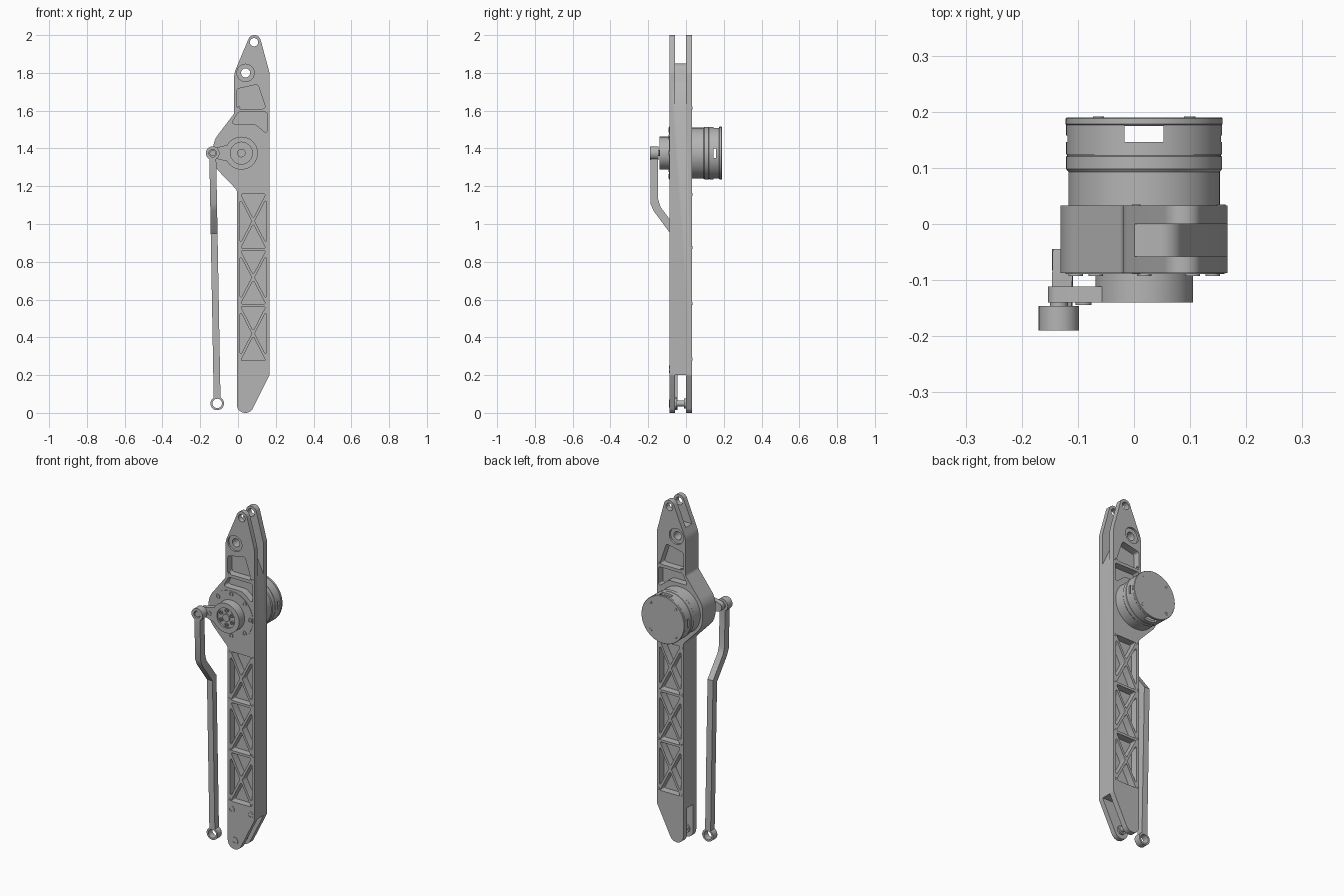
import bpy, bmesh, math
from mathutils import Vector

if "Cube" in bpy.data.objects:
    bpy.data.objects.remove(bpy.data.objects["Cube"], do_unlink=True)

grey = bpy.data.materials.new("machined_grey")
grey.use_nodes = True
grey.diffuse_color = (0.46, 0.46, 0.46, 1)
grey.node_tree.nodes["Principled BSDF"].inputs["Base Color"].default_value = grey.diffuse_color

AXIS_X, AXIS_Z = 0.018, 1.375      # motor axis
FRONT, BACK = -0.087, 0.033        # body faces


def finish(bm, name):
    bmesh.ops.remove_doubles(bm, verts=bm.verts, dist=1e-5)
    bmesh.ops.recalc_face_normals(bm, faces=bm.faces)
    me = bpy.data.meshes.new(name)
    bm.to_mesh(me)
    bm.free()
    me.materials.append(grey)
    ob = bpy.data.objects.new(name, me)
    bpy.context.collection.objects.link(ob)
    smooth(ob)
    return ob


def smooth(ob):
    ob.data.shade_smooth()
    ob.data.set_sharp_from_angle(angle=math.radians(30))


def rounded(corners, steps=7):
    """Fillet each (x, z, radius) corner of a closed outline."""
    out, n = [], len(corners)
    for i, (x, z, r) in enumerate(corners):
        p = Vector((x, z))
        if r == 0:
            out.append(p)
            continue
        a = (Vector(corners[i - 1][:2]) - p).normalized()
        b = (Vector(corners[(i + 1) % n][:2]) - p).normalized()
        half = a.angle(b) / 2
        centre = p + (a + b).normalized() * r / math.sin(half)
        start = p + a * r / math.tan(half) - centre
        end = p + b * r / math.tan(half) - centre
        sweep = start.angle_signed(end)
        for k in range(steps + 1):
            t = -sweep * k / steps
            c, s = math.cos(t), math.sin(t)
            out.append(centre + Vector((start.x * c - start.y * s, start.x * s + start.y * c)))
    return out


def circle(x, z, r, n=32):
    return [Vector((x + r * math.cos(math.tau * i / n), z + r * math.sin(math.tau * i / n))) for i in range(n)]


def add_prism(bm, pts, y0, y1):
    f = bm.faces.new([bm.verts.new((p[0], y0, p[1])) for p in pts])
    new = bmesh.ops.extrude_face_region(bm, geom=[f])["geom"]
    bmesh.ops.translate(bm, vec=(0, y1 - y0, 0), verts=[v for v in new if isinstance(v, bmesh.types.BMVert)])


def prisms(name, items):
    bm = bmesh.new()
    for pts, y0, y1 in items:
        add_prism(bm, pts, y0, y1)
    return finish(bm, name)


def lathe(name, profile, x=AXIS_X, z=AXIS_Z, n=64):
    """Spin a closed (radius, y) profile around the y direction."""
    bm = bmesh.new()
    vs = [bm.verts.new((x + r, y, z)) for r, y in profile]
    edges = [bm.edges.new((vs[i - 1], vs[i])) for i in range(len(vs)) if profile[i - 1][0] + profile[i][0] > 0]
    bmesh.ops.spin(bm, geom=vs + edges, cent=(x, 0, z), axis=(0, 1, 0), angle=math.tau, steps=n)
    return finish(bm, name)


def disc(name, r, y0, y1, x=AXIS_X, z=AXIS_Z, n=64):
    return lathe(name, [(0, y0), (r, y0), (r, y1), (0, y1)], x, z, n)


def tube(name, r, hole, y0, y1, x=AXIS_X, z=AXIS_Z, n=64):
    return lathe(name, [(hole, y0), (r, y0), (r, y1), (hole, y1)], x, z, n)


def cut(ob, cutters):
    for c in cutters:
        m = ob.modifiers.new("cut", "BOOLEAN")
        m.object, m.operation, m.solver = c, "DIFFERENCE", "EXACT"
    dg = bpy.context.evaluated_depsgraph_get()
    me = bpy.data.meshes.new_from_object(ob.evaluated_get(dg))
    ob.modifiers.clear()
    ob.data = me
    for c in cutters:
        bpy.data.objects.remove(c, do_unlink=True)
    smooth(ob)


# Body outline
outline = rounded([
    (0.064, 2, 0.033), (0.113, 2, 0.033), (0.167, 1.8, 0.1), (0.167, 0.2, 0.03),
    (0.067, 0, 0.044), (-0.006, 0, 0.044), (-0.006, 1.18, 0.03), (-0.131, 1.31, 0.12),
    (-0.131, 1.44, 0.12), (-0.02, 1.585, 0.03), (-0.02, 1.8, 0.1)])
body = prisms("link_body", [(outline, FRONT, BACK)])

# Fork gaps at both ends
top_gap = rounded([(-0.1, 1.85, 0), (0.078, 1.85, 0.04), (0.105, 1.75, 0.05), (0.175, 1.6, 0),
                   (0.3, 1.6, 0), (0.3, 2.1, 0), (-0.1, 2.1, 0)])
low_gap = [(-0.1, -0.1), (0.3, -0.1), (0.3, 0.2), (-0.1, 0.2)]
gaps = prisms("gap_cutter", [(top_gap, -0.058, 0), (low_gap, -0.058, 0)])

# Lightening pockets: three crossed bays and two upper pockets
pockets = []
for z0, z1 in ((0.27, 0.57), (0.57, 0.865), (0.865, 1.165)):
    box = [Vector(p) for p in ((0.003, z0), (0.158, z0), (0.158, z1), (0.003, z1))]
    mid = (box[0] + box[2]) / 2
    for i in range(4):
        tri = [box[i], box[(i + 1) % 4], mid]
        sides = [(tri[(k + 1) % 3] - tri[(k + 2) % 3]).length for k in range(3)]
        incentre = sum((s * p for s, p in zip(sides, tri)), Vector((0, 0))) / sum(sides)
        area = abs((tri[1] - tri[0]).cross(tri[2] - tri[0])) / 2
        k = 1 - 0.007 / (2 * area / sum(sides))
        pockets.append(rounded([(*(incentre + (p - incentre) * k), 0.005) for p in tri], 4))
pockets.append(rounded([(-0.006, 1.61, 0.012), (0.148, 1.61, 0.012), (0.105, 1.74, 0.015), (-0.006, 1.715, 0.012)]))
pockets.append(rounded([(0.0, 1.592, 0.012), (0.156, 1.592, 0.012), (0.156, 1.475, 0.01),
                        (0.09, 1.53, 0.05), (-0.035, 1.53, 0.01)]))
boss = circle(0.04, 1.8, 0.046)
cuts = [(p, FRONT - 0.01, FRONT + 0.042) for p in pockets] + [(p, BACK - 0.042, BACK + 0.01) for p in pockets]
cuts += [(boss, FRONT - 0.01, FRONT + 0.012), (boss, BACK - 0.012, BACK + 0.01)]
pocket_cutter = prisms("pocket_cutter", cuts)

# Through holes
holes = prisms("hole_cutter", [(circle(0.085, 1.962, 0.022), -0.2, 0.2), (circle(0.04, 1.8, 0.024), -0.2, 0.2)])
cut(body, [gaps, pocket_cutter, holes])

# Body fasteners
def screw(name, x, z, r, y_face, out):
    y = y_face + out * 0.004
    lathe(name, [(0, y_face - out * 0.002), (r, y_face - out * 0.002), (r, y), (r * 0.55, y),
                 (r * 0.55, y_face), (0, y_face)], x, z, 20)

for x in (0.004, 0.155):
    for z in (0.285, 0.58, 0.875, 1.155, 1.615):
        screw("body_screw", x, z, 0.008, FRONT, -0.4)
        screw("body_screw", x, z, 0.008, BACK, 0.4)
for x in (0.018, 0.14):
    screw("lower_bolt", x, 0.23, 0.02, FRONT, -0.5)
screw("pivot_bolt", 0.04, 0.05, 0.021, FRONT, -0.5)
disc("pivot_pin", 0.016, -0.06, 0.002, 0.04, 0.05, 24)
for y in (-0.053, -0.005):
    disc("pivot_washer", 0.026, y - 0.006, y + 0.006, 0.04, 0.05, 24)

# Front cover with ring of screws
disc("front_cover", 0.14, FRONT - 0.002, FRONT + 0.002)
for i in range(8):
    a = math.tau * i / 8
    screw("cover_screw", AXIS_X + 0.122 * math.cos(a), AXIS_Z + 0.122 * math.sin(a), 0.013, FRONT - 0.002, -1)

# Output hub, crank arm and hub screws
lathe("output_hub", [(0, FRONT), (0.087, FRONT), (0.087, -0.14), (0.058, -0.14), (0.058, -0.13), (0, -0.13)])
disc("hub_centre", 0.022, -0.138, -0.12)
for i in range(6):
    a = math.tau * (i + 0.5) / 6
    screw("hub_screw", AXIS_X + 0.042 * math.cos(a), AXIS_Z + 0.042 * math.sin(a), 0.011, -0.13, -1.5)
arm = rounded([(-0.153, AXIS_Z - 0.02, 0.018), (-0.05, AXIS_Z - 0.045, 0),
               (-0.05, AXIS_Z + 0.045, 0), (-0.153, AXIS_Z + 0.02, 0.018)])
prisms("crank_arm", [(arm, -0.14, -0.111)])
screw("arm_screw", -0.09, AXIS_Z, 0.014, -0.14, -1)
disc("crank_pin", 0.016, -0.186, -0.112, -0.134, AXIS_Z, 24)

# Push rod: cranked side profile, leaning slightly in x
side = [(-0.189, 1.36), (-0.189, 1.11), (-0.172, 1.07), (-0.083, 0.95), (-0.083, 0.075),
        (-0.045, 0.075), (-0.045, 0.97), (-0.135, 1.09), (-0.147, 1.13), (-0.147, 1.36)]
bm = bmesh.new()
add_prism(bm, side, -0.018, 0.018)
for v in bm.verts:
    across, along, z = v.co.y, v.co.x, v.co.z
    if z > 1.3:
        z = AXIS_Z - 0.028
    v.co = (-0.134 + (AXIS_Z - z) * 0.018 + across, along, z)
finish(bm, "push_rod")
tube("rod_upper_eye", 0.036, 0.02, -0.19, -0.146, -0.134, AXIS_Z, 32)
tube("rod_lower_eye", 0.036, 0.025, -0.083, -0.045, -0.11, 0.05, 32)

# Motor: base, vented shell and cap
lathe("motor_base", [(0, BACK - 0.002), (0.135, BACK - 0.002), (0.135, 0.093), (0.139, 0.098),
                     (0.139, 0.12), (0.137, 0.122), (0.137, 0.126), (0, 0.126)])
shell = tube("motor_shell", 0.139, 0.125, 0.124, 0.176)
bm = bmesh.new()
for sx, sy, sz, y in ((0.07, 0.03, 0.5, 0.161), (0.5, 0.012, 0.05, 0.152)):
    made = bmesh.ops.create_cube(bm, size=1)["verts"]
    bmesh.ops.scale(bm, vec=(sx, sy, sz), verts=made)
    bmesh.ops.translate(bm, vec=(AXIS_X, y, AXIS_Z), verts=made)
vents = finish(bm, "vent_cutter")
cut(shell, [vents])
lathe("motor_cap", [(0, 0.175), (0.137, 0.175), (0.14, 0.178), (0.14, 0.188), (0.138, 0.19), (0, 0.19)])
for i in range(4):
    a = math.tau * (i + 0.5) / 4
    screw("cap_screw", AXIS_X + 0.115 * math.cos(a), AXIS_Z + 0.115 * math.sin(a), 0.01, 0.19, 0.3)
